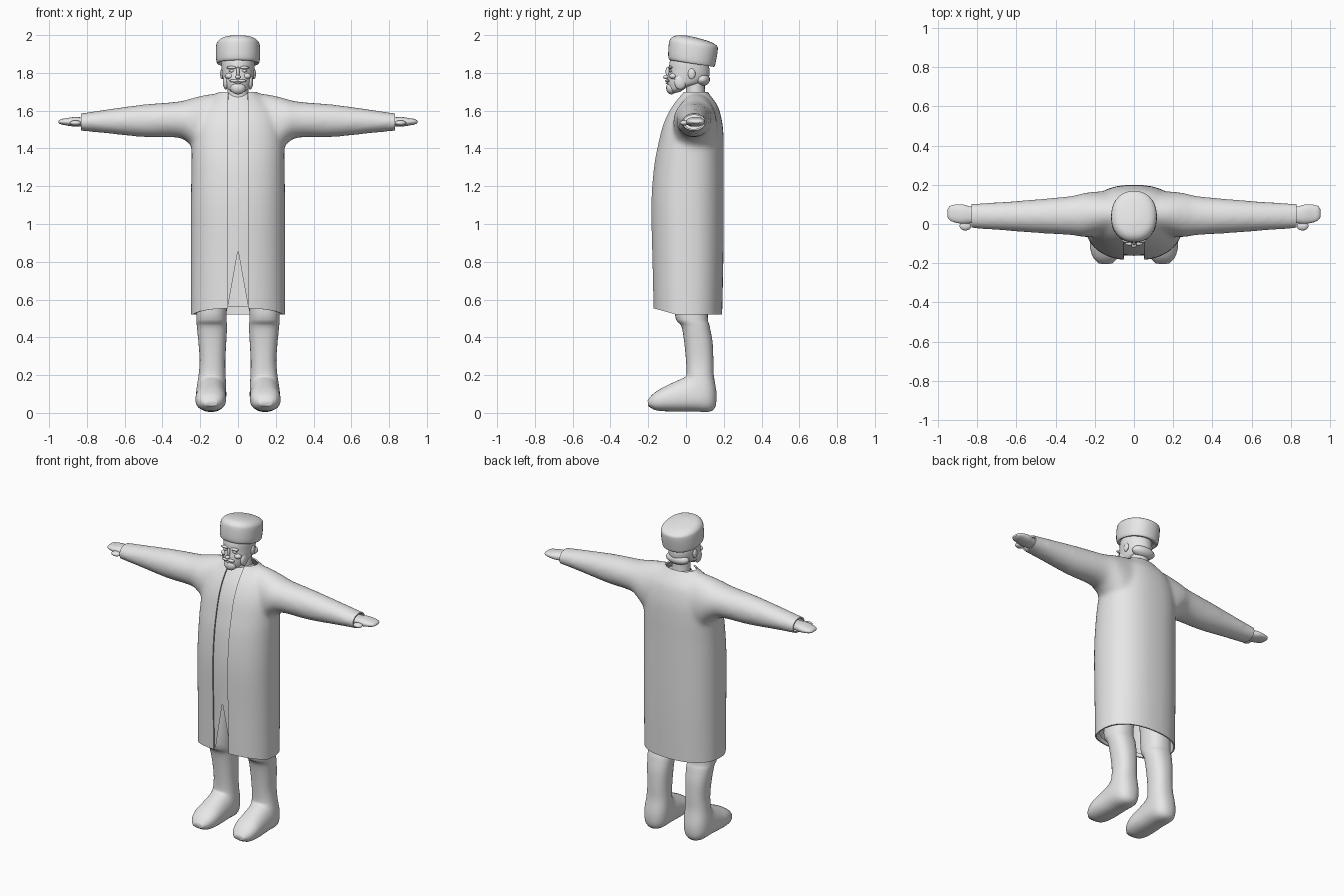
import bpy, bmesh, math
from mathutils import Vector

if "Cube" in bpy.data.objects:
    bpy.data.objects.remove(bpy.data.objects["Cube"])

grey = bpy.data.materials.new("light_grey")
grey.use_nodes = True
grey.diffuse_color = (0.8, 0.8, 0.8, 1)
grey.node_tree.nodes["Principled BSDF"].inputs["Base Color"].default_value = (0.8, 0.8, 0.8, 1)


def finish(name, bm):
    """Turn a bmesh into a grey object."""
    mesh = bpy.data.meshes.new(name)
    bm.to_mesh(mesh)
    bm.free()
    mesh.materials.append(grey)
    ob = bpy.data.objects.new(name, mesh)
    bpy.context.collection.objects.link(ob)
    return ob


def spline(a, b, c, d, t):
    return [0.5 * (2 * q + (r - p) * t + (2 * p - 5 * q + 4 * r - s) * t * t
                   + (3 * q - p - 3 * r + s) * t ** 3) for p, q, r, s in zip(a, b, c, d)]


def loft(bm, rings, along_x=False, side=1, power=2, steps=4, seg=40):
    """Skin rings given as (u1, z1, u2, z2, side centre, side half width)."""
    path = []
    last = len(rings) - 1
    for i in range(last):
        four = [rings[max(0, min(last, i + k))] for k in (-1, 0, 1, 2)]
        path += [spline(*four, s / steps) for s in range(steps)]
    path.append(rings[-1])
    loops = []
    for u1, z1, u2, z2, c, w in path:
        loop = []
        for k in range(seg):
            t = math.tau * k / seg
            ca = math.copysign(abs(math.cos(t)) ** (2 / power), math.cos(t))
            sa = math.copysign(abs(math.sin(t)) ** (2 / power), math.sin(t))
            u = (u1 + u2) / 2 + (u1 - u2) / 2 * ca
            z = (z1 + z2) / 2 + (z1 - z2) / 2 * ca
            v = c + w * sa
            loop.append(bm.verts.new((u * side, v, z) if along_x else (v * side, u, z)))
        loops.append(loop)
    faces = [bm.faces.new(loops[0]), bm.faces.new(loops[-1])]
    for a, b in zip(loops, loops[1:]):
        for k in range(seg):
            j = (k + 1) % seg
            faces.append(bm.faces.new((a[k], a[j], b[j], b[k])))
    bmesh.ops.recalc_face_normals(bm, faces=faces)


def lofted(name, rings, **options):
    bm = bmesh.new()
    loft(bm, rings, **options)
    return finish(name, bm)


def blob(name, place, size):
    bm = bmesh.new()
    bmesh.ops.create_uvsphere(bm, u_segments=20, v_segments=12, radius=1)
    bmesh.ops.scale(bm, vec=size, verts=bm.verts)
    bmesh.ops.translate(bm, vec=place, verts=bm.verts)
    return finish(name, bm)


def bake(ob):
    """Apply all modifiers of an object."""
    dg = bpy.context.evaluated_depsgraph_get()
    mesh = bpy.data.meshes.new_from_object(ob.evaluated_get(dg))
    ob.modifiers.clear()
    ob.data = mesh


def cut(bm, point, normal, clear=True):
    """Slice with a plane, removing what lies behind its normal."""
    geom = bm.verts[:] + bm.edges[:] + bm.faces[:]
    bmesh.ops.bisect_plane(bm, geom=geom, dist=1e-5, plane_co=point,
                           plane_no=Vector(normal).normalized(), clear_inner=clear)


def drop(bm, rule):
    doomed = [f for f in bm.faces if rule(f.calc_center_median())]
    bmesh.ops.delete(bm, geom=doomed, context='FACES')


# Coat: torso and sleeves fused, then opened at hem, neck, cuffs and front
torso = [(-.172, .46, .19, .46, 0, .25), (-.18, .8, .198, .8, 0, .25),
         (-.186, 1.1, .2, 1.1, 0, .25), (-.172, 1.3, .2, 1.3, 0, .247),
         (-.15, 1.42, .2, 1.42, 0, .245), (-.125, 1.52, .195, 1.52, 0, .235),
         (-.09, 1.6, .175, 1.61, 0, .2), (-.05, 1.66, .145, 1.66, 0, .145),
         (-.015, 1.705, .115, 1.7, 0, .095), (-.005, 1.74, .1, 1.73, 0, .08)]
sleeve = [(.05, 1.69, .05, 1.3, .06, .09), (.12, 1.692, .12, 1.32, .055, .11),
          (.2, 1.678, .2, 1.36, .05, .115), (.26, 1.662, .26, 1.425, .045, .112),
          (.32, 1.648, .32, 1.457, .043, .1), (.5, 1.633, .5, 1.46, .04, .086),
          (.7, 1.606, .7, 1.48, .04, .071), (.87, 1.58, .87, 1.497, .042, .062)]
bm = bmesh.new()
loft(bm, torso, power=2.3)
for s in (1, -1):
    loft(bm, sleeve, along_x=True, side=s)
coat = finish("coat", bm)
fuse = coat.modifiers.new("fuse", 'REMESH')
fuse.mode = 'VOXEL'
fuse.voxel_size = .012
bake(coat)
bm = bmesh.new()
bm.from_mesh(coat.data)
for _ in range(8):
    bmesh.ops.smooth_vert(bm, verts=bm.verts, factor=.5, use_axis_x=True, use_axis_y=True, use_axis_z=True)
cut(bm, (0, 0, .52), (0, 0, 1))
cut(bm, (0, -.05, .52), (0, .28, 1))
cut(bm, (0, 0, 1.7), (0, 0, -1))
for s in (1, -1):
    cut(bm, (s * .83, 0, 0), (-s, 0, 0))
    cut(bm, (s * .053, 0, 0), (s, 0, 0), clear=False)
drop(bm, lambda c: abs(c.x) < .053 and c.y < .03)
bm.to_mesh(coat.data)
bm.free()
thick = coat.modifiers.new("cloth", 'SOLIDIFY')
thick.thickness = .008
thick.offset = -1
bake(coat)

# Inner robe with a split skirt
bm = bmesh.new()
loft(bm, [(a + .024, b - .02, c - .024, d - .02, e, w - .026) for a, b, c, d, e, w in torso], power=2.3)
cut(bm, (0, 0, .56), (0, 0, 1))
cut(bm, (0, 0, 1.69), (0, 0, -1))
for s in (1, -1):
    cut(bm, (0, 0, .86), (s, 0, .18), clear=False)
drop(bm, lambda c: c.y < 0 and abs(c.x) < .18 * (.86 - c.z))
finish("inner_robe", bm)

# Legs with boots, and hands
leg = [(-.06, .85, .13, .85, .13, .085), (-.06, .53, .115, .53, .14, .08),
       (-.025, .46, .125, .46, .138, .08), (-.01, .38, .14, .38, .136, .074),
       (0, .28, .145, .28, .135, .068), (.003, .21, .147, .2, .137, .071),
       (-.005, .19, .162, .09, .14, .077), (-.03, .178, .14, .012, .142, .08),
       (-.08, .155, .03, .008, .143, .08), (-.13, .13, -.09, .008, .145, .08),
       (-.175, .1, -.16, .014, .146, .064), (-.203, .066, -.2, .036, .146, .034)]
hand = [(.76, 1.565, .76, 1.515, .042, .04), (.83, 1.565, .83, 1.515, .046, .042),
        (.87, 1.566, .87, 1.516, .05, .049), (.91, 1.56, .91, 1.522, .053, .046),
        (.938, 1.555, .938, 1.528, .055, .037), (.95, 1.546, .95, 1.535, .055, .022)]
for s, label in ((1, "left"), (-1, "right")):
    lofted(label + "_leg_and_boot", leg, side=s, power=2.3)
    lofted(label + "_hand", hand, along_x=True, side=s, power=2.3)
    blob(label + "_thumb", (s * .86, -.01, 1.535), (.03, .023, .014))

# Head, neck and hat
lofted("head", [(-.07, 1.69, -.03, 1.7, 0, .025), (-.088, 1.705, .02, 1.73, 0, .055),
                (-.098, 1.74, .09, 1.745, 0, .073), (-.097, 1.775, .12, 1.775, 0, .082),
                (-.09, 1.81, .125, 1.81, 0, .086), (-.088, 1.85, .12, 1.845, 0, .087),
                (-.08, 1.88, .12, 1.87, 0, .085)])
lofted("neck", [(0, 1.62, .11, 1.62, 0, .06), (0, 1.7, .1, 1.7, 0, .056), (0, 1.78, .1, 1.78, 0, .056)])
lofted("hat", [(-.05, 1.878, .12, 1.845, 0, .09), (-.083, 1.867, .148, 1.832, 0, .108),
               (-.094, 1.89, .158, 1.86, 0, .116), (-.09, 1.96, .168, 1.92, 0, .116),
               (-.078, 1.985, .162, 1.945, 0, .107), (-.05, 1.998, .12, 1.968, 0, .08),
               (0, 1.998, .05, 1.988, 0, .03)], power=2.2)

# Face, beard and hair
blob("nose_bridge", (0, -.096, 1.805), (.009, .012, .028))
blob("nose_tip", (0, -.106, 1.778), (.014, .015, .011))
blob("beard", (0, -.077, 1.72), (.04, .028, .034))
blob("lower_lip", (0, -.1, 1.745), (.016, .008, .005))
blob("back_hair", (0, .085, 1.765), (.078, .042, .035))
for s, label in ((1, "left"), (-1, "right")):
    blob(label + "_brow", (s * .034, -.083, 1.828), (.028, .013, .008))
    blob(label + "_eye", (s * .033, -.08, 1.81), (.014, .01, .007))
    blob(label + "_cheek", (s * .045, -.068, 1.783), (.024, .02, .016))
    blob(label + "_moustache", (s * .02, -.098, 1.758), (.024, .012, .008))
    blob(label + "_ear", (s * .085, .03, 1.795), (.01, .02, .028))
    blob(label + "_side_beard", (s * .064, -.03, 1.752), (.016, .032, .04))

# Smooth shading with crisp cut edges
bpy.ops.object.select_all(action='DESELECT')
for ob in bpy.context.collection.objects:
    if ob.type == 'MESH':
        ob.select_set(True)
        bpy.context.view_layer.objects.active = ob
bpy.ops.object.shade_smooth_by_angle(angle=math.radians(50))
